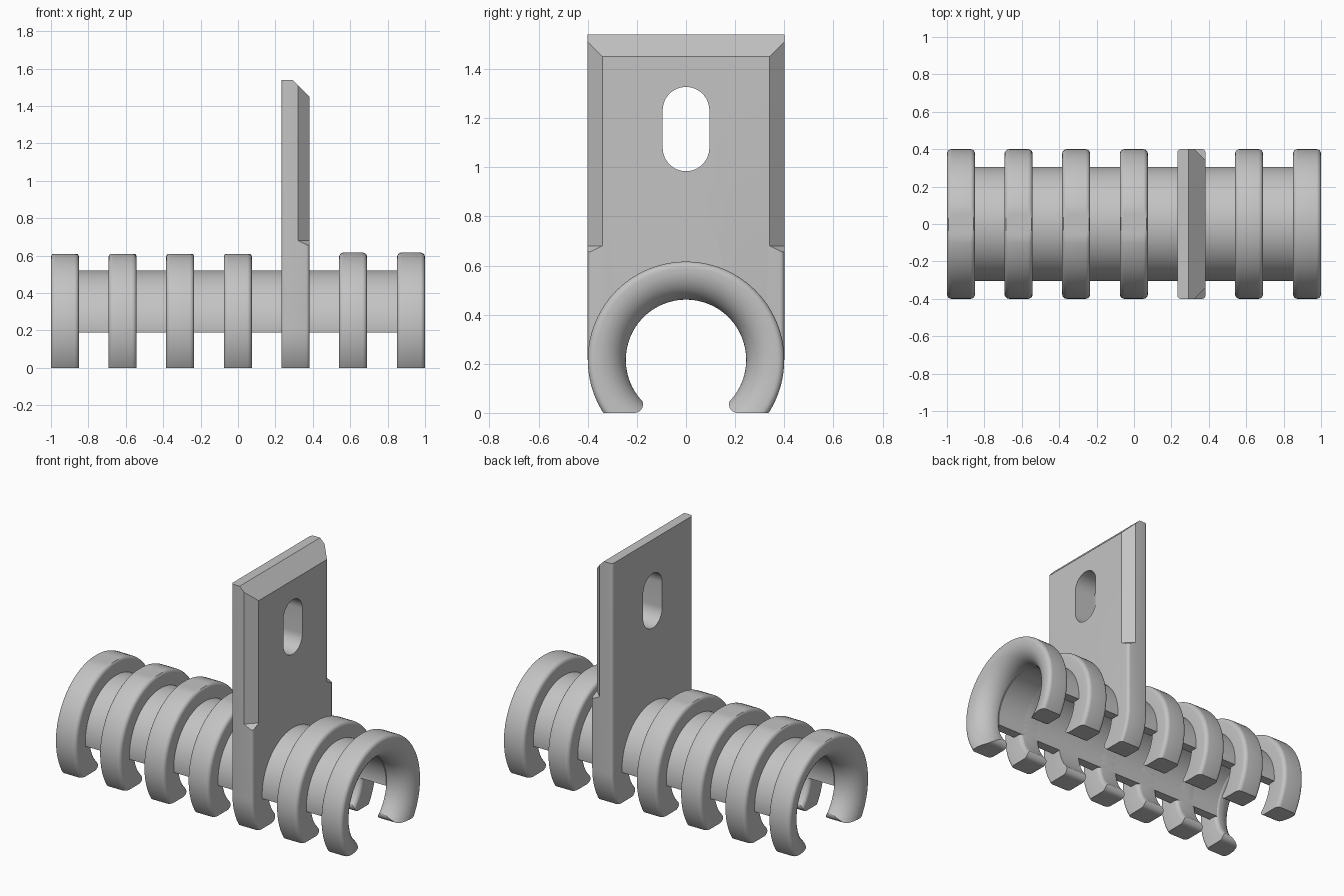
import bpy, bmesh
from math import sin, cos, pi, radians

CZ = 0.216                      # height of the bore axis
BORE, TUBE, RIM = 0.245, 0.305, 0.4
WIDTH, PITCH, FILLET = 0.15, 0.308, 0.025
SEGS = 96

cube = bpy.data.objects.get("Cube")
if cube:
    bpy.data.objects.remove(cube, do_unlink=True)

grey = bpy.data.materials.new("plain_grey")
grey.use_nodes = True
grey.diffuse_color = (0.55, 0.55, 0.55, 1)
grey.node_tree.nodes["Principled BSDF"].inputs["Base Color"].default_value = grey.diffuse_color


def arc(cx, cy, rx, ry, start, end, steps):
    """Points on an elliptical arc, angles in degrees."""
    angles = [radians(start + (end - start) * i / steps) for i in range(steps + 1)]
    return [(cx + rx * cos(a), cy + ry * sin(a)) for a in angles]


def add_object(name, bm):
    bmesh.ops.recalc_face_normals(bm, faces=bm.faces)
    mesh = bpy.data.meshes.new(name)
    bm.to_mesh(mesh)
    bm.free()
    mesh.materials.append(grey)
    obj = bpy.data.objects.new(name, mesh)
    bpy.context.collection.objects.link(obj)
    return obj


def lathe(profile):
    """Spin a closed (x, radius) profile around the bore axis."""
    bm = bmesh.new()
    loops = []
    for i in range(SEGS):
        a = 2 * pi * i / SEGS
        loops.append([bm.verts.new((x, r * cos(a), CZ + r * sin(a))) for x, r in profile])
    n = len(profile)
    for i, here in enumerate(loops):
        there = loops[(i + 1) % SEGS]
        for j in range(n):
            k = (j + 1) % n
            bm.faces.new((here[j], here[k], there[k], there[j]))
    return bm


def prism(outline, x0, x1):
    """Extrude a (y, z) outline along x."""
    bm = bmesh.new()
    face = bm.faces.new([bm.verts.new((x0, y, z)) for y, z in outline])
    new = bmesh.ops.extrude_face_region(bm, geom=[face])["geom"]
    bmesh.ops.translate(bm, vec=(x1 - x0, 0, 0),
                        verts=[v for v in new if isinstance(v, bmesh.types.BMVert)])
    return bm


def cut(obj, cutter):
    cutter.hide_render = True
    mod = obj.modifiers.new("cut", 'BOOLEAN')
    mod.operation, mod.solver, mod.object = 'DIFFERENCE', 'EXACT', cutter
    bpy.context.view_layer.objects.active = obj
    bpy.ops.object.modifier_apply(modifier=mod.name)


def ring_profile(x0, flare):
    """Rounded ring section; flare is -1, 0 or 1 for the trumpet end."""
    x1, f, s = x0 + WIDTH, FILLET, 6
    trumpet = WIDTH - f - 0.003
    left = trumpet if flare == -1 else f
    right = trumpet if flare == 1 else f
    pts = arc(x0 + f, RIM - f, f, f, 180, 90, s) + arc(x1 - f, RIM - f, f, f, 90, 0, s)
    pts += arc(x1 - right, BORE + right, right, right, 0, -90, 16 if flare == 1 else s)
    pts += arc(x0 + left, BORE + left, left, left, -90, -180, 16 if flare == -1 else s)
    return pts


# Cutter for the open underside with rounded lips
lip = arc(0.21, 0.035, 0.035, 0.035, 270, 135, 10)
half = [(0.6, -0.5), (0.6, 0)] + lip
opening = half + [(0, 0.2)] + [(-y, z) for y, z in reversed(half)]
opening_cutter = add_object("opening_cutter", prism(opening, -1.2, 1.2))

parts = []

# Clip rings, the two end ones flared
for i in range(7):
    if i == 4:
        continue                # the plate takes this place
    x0 = -1 + i * PITCH if i < 6 else 1 - WIDTH
    bm = lathe(ring_profile(x0, {0: -1, 6: 1}.get(i, 0)))
    if i < 4:                   # shallow flat on top
        for v in bm.verts:
            v.co.z = min(v.co.z, 0.608)
    ring = add_object(f"clip_ring_{i + 1}", bm)
    cut(ring, opening_cutter)
    parts.append(ring)

# Tube wall joining the rings
reach = 1 - WIDTH + 0.01
bm = lathe([(-reach, BORE), (-reach, TUBE), (reach, TUBE), (reach, BORE)])
cuts = bmesh.ops.bisect_plane(bm, geom=bm.verts[:] + bm.edges[:] + bm.faces[:],
                              plane_co=(0, 0, 0.19), plane_no=(0, 0, 1), clear_inner=True)
rim = [e for e in cuts["geom_cut"] if isinstance(e, bmesh.types.BMEdge)]
bmesh.ops.holes_fill(bm, edges=rim, sides=0)
parts.append(add_object("tube_wall", bm))

# Mounting plate with a round lower end
X0, X1, TOP = 0.232, 0.382, 1.54
outline = arc(0, CZ, RIM, RIM, 180, 360, SEGS // 2) + [(RIM, TOP), (-RIM, TOP)]
bm = prism(outline, X0, X1)
sides = [e for e in bm.edges
         if abs(e.verts[0].co.x - e.verts[1].co.x) < 0.01
         and min(v.co.z for v in e.verts) < TOP - 0.1]
bmesh.ops.bevel(bm, geom=sides, offset=0.018, segments=4, profile=0.5, affect='EDGES')
# Sloped top edge
slope = bmesh.ops.bisect_plane(bm, geom=bm.verts[:] + bm.edges[:] + bm.faces[:],
                               plane_co=(0.292, 0, TOP), plane_no=(1, 0, 1), clear_outer=True)
rim = [e for e in slope["geom_cut"] if isinstance(e, bmesh.types.BMEdge)]
bmesh.ops.holes_fill(bm, edges=rim, sides=0)
plate = add_object("mounting_plate", bm)
parts.append(plate)

# Bore and slot through the plate
slot = arc(0, 1.232, 0.095, 0.095, 0, 180, 24) + arc(0, 1.079, 0.095, 0.095, 180, 360, 24)
bore = arc(0, CZ, BORE, BORE, 0, 360, SEGS)[:-1]
cutters = [opening_cutter,
           add_object("slot_cutter", prism(slot, 0, 0.6)),
           add_object("bore_cutter", prism(bore, 0, 0.6))]

# Side chamfers that stop above the rings
for s in (-1, 1):
    bm = bmesh.new()
    corners = [(0.242, 0.48, 0.68), (0.462, 0.26, 0.68), (0.462, 0.48, 0.57)]
    low = [bm.verts.new((x, s * y, z)) for x, y, z in corners]
    high = [bm.verts.new((x, s * y, 1.8)) for x, y, z in corners]
    bm.faces.new(low)
    bm.faces.new(high)
    for i in range(3):
        j = (i + 1) % 3
        bm.faces.new((low[i], low[j], high[j], high[i]))
    cutters.append(add_object("chamfer_cutter", bm))

for cutter in cutters:
    cut(plate, cutter)
for cutter in cutters:
    bpy.data.objects.remove(cutter, do_unlink=True)

# Smooth curves, sharp edges
bpy.ops.object.select_all(action='DESELECT')
for obj in parts:
    obj.select_set(True)
bpy.context.view_layer.objects.active = plate
bpy.ops.object.shade_smooth_by_angle(angle=radians(30))
